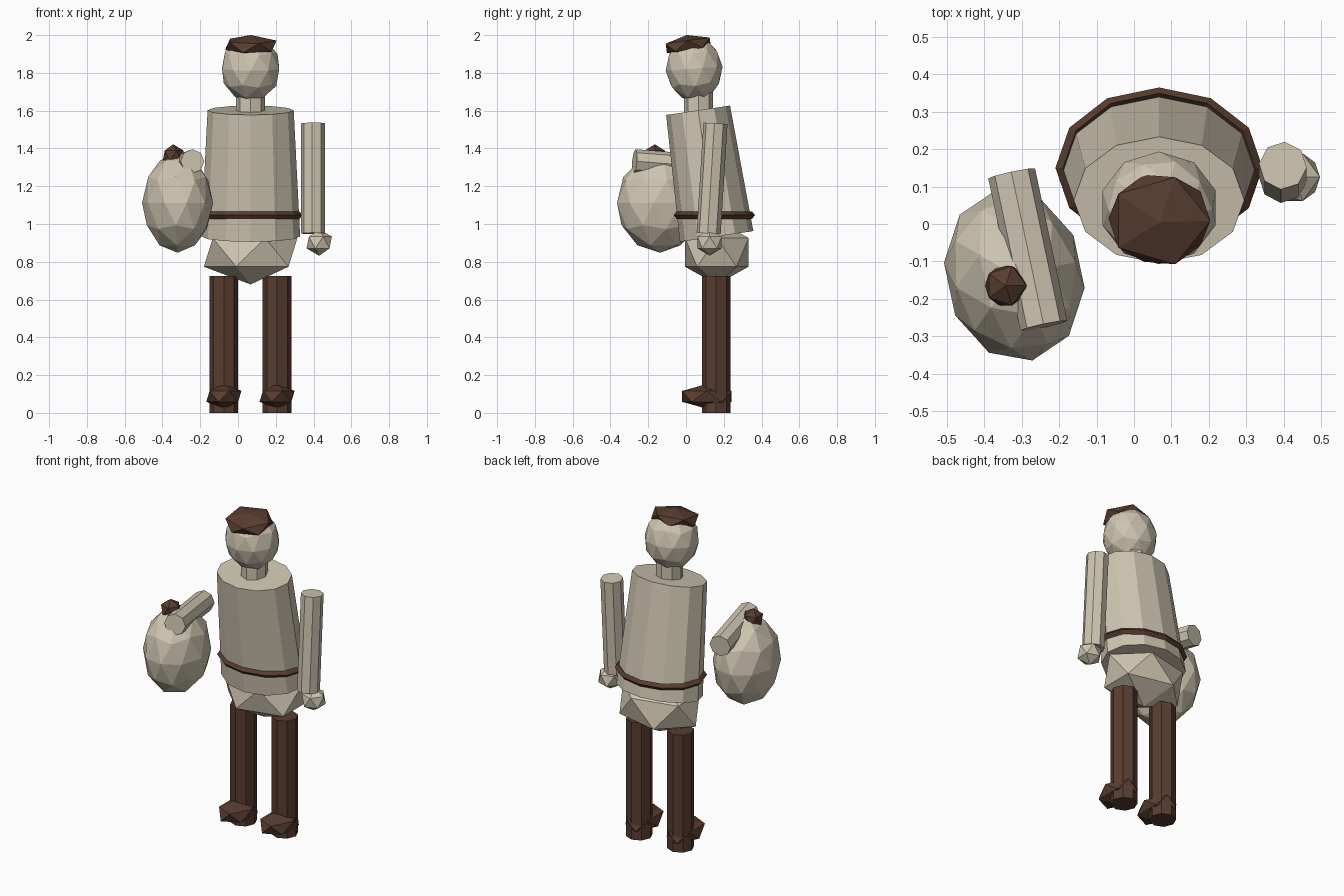
import bpy, math
from mathutils import Vector, Euler

if "Cube" in bpy.data.objects:
    bpy.data.objects.remove(bpy.data.objects["Cube"])


def material(name, rgb):
    m = bpy.data.materials.new(name)
    m.diffuse_color = (*rgb, 1)
    m.use_nodes = True
    m.node_tree.nodes["Principled BSDF"].inputs["Base Color"].default_value = m.diffuse_color
    return m


BEIGE = material("beige cloth", (0.62, 0.56, 0.44))
BROWN = material("dark brown leather", (0.098, 0.046, 0.029))


def finish(name, mat, scale=(1, 1, 1)):
    o = bpy.context.object
    o.name = name
    o.scale = scale
    o.data.materials.append(mat)
    return o


def ball(name, mat, loc, scale, sub=1, rot=(0, 0, 0)):
    """Faceted ellipsoid; rot in degrees."""
    bpy.ops.mesh.primitive_ico_sphere_add(
        subdivisions=sub, radius=1, location=loc,
        rotation=[math.radians(a) for a in rot])
    return finish(name, mat, scale)


def post(name, mat, bottom, top, r1, r2, sides=8, flat=1.0, spin=0):
    """Cylinder or cone between two points; flat squashes its depth."""
    a, b = Vector(bottom), Vector(top)
    d = b - a
    if abs(d.x) < 1e-6:      # leaning only forward or back
        q = Euler((-math.atan2(d.y, d.z), 0, 0)).to_quaternion()
    else:
        q = d.to_track_quat('Z', 'Y')
    q = q @ Euler((0, 0, math.radians(spin))).to_quaternion()
    bpy.ops.mesh.primitive_cone_add(
        vertices=sides, radius1=r1, radius2=r2, depth=d.length,
        location=(a + b) / 2, rotation=q.to_euler())
    return finish(name, mat, (1, flat, 1))


# Legs and shoes
for side, x in (("right", -0.075), ("left", 0.207)):
    post(side + "_leg", BROWN, (x, 0.16, 0), (x, 0.16, 0.725), 0.076, 0.076)
    ball(side + "_shoe", BROWN, (x, 0.11, 0.0875), (0.104, 0.153, 0.065))

# Hips, leaning torso and belt
ball("hips", BEIGE, (0.067, 0.163, 0.85), (0.277, 0.198, 0.17))
post("torso", BEIGE, (0.067, 0.162, 0.934), (0.067, 0.064, 1.602),
     0.262, 0.228, sides=12, flat=0.75)
bpy.ops.mesh.primitive_torus_add(
    major_segments=12, minor_segments=4, major_radius=0.257,
    minor_radius=0.02, location=(0.067, 0.15, 1.047))
finish("belt", BROWN, (1, 0.776, 1))

# Neck, head and cap
post("neck", BEIGE, (0.066, 0.066, 1.55), (0.066, 0.066, 1.72), 0.077, 0.077)
ball("head", BEIGE, (0.067, 0.043, 1.822), (0.159, 0.151, 0.175), 2, (4, 0, 0))
ball("cap", BROWN, (0.068, 0.012, 1.947), (0.152, 0.138, 0.054), 1, (8, 0, 0))

# Hanging arm and hand
post("left_arm", BEIGE, (0.398, 0.12, 0.95), (0.398, 0.156, 1.533),
     0.064, 0.064, spin=-5)
ball("left_hand", BEIGE, (0.43, 0.125, 0.902), (0.075, 0.075, 0.07))

# Raised arm over the sack
post("right_arm", BEIGE, (-0.327, 0.135, 1.30), (-0.241, -0.272, 1.332),
     0.064, 0.064)

# Sack and its knot
ball("sack", BEIGE, (-0.32, -0.137, 1.112), (0.186, 0.233, 0.264), 2, (0, 0, 12))
ball("sack_knot", BROWN, (-0.343, -0.165, 1.362), (0.062, 0.062, 0.06))
